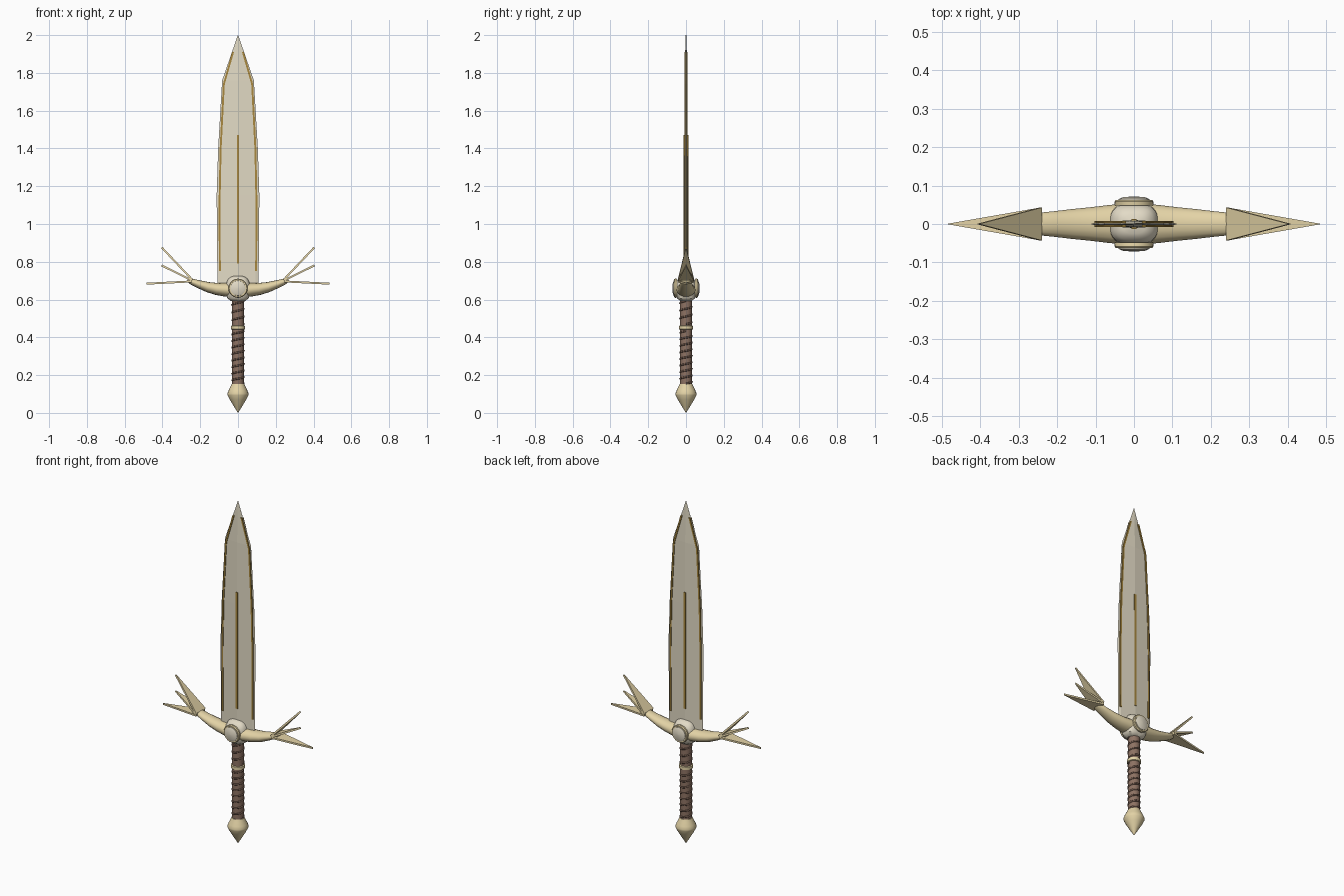
import bpy, bmesh
from math import sin, cos, pi, radians, copysign
from mathutils import Vector

cube = bpy.data.objects.get("Cube")
if cube:
    bpy.data.objects.remove(cube, do_unlink=True)


def material(name, rgb):
    m = bpy.data.materials.new(name)
    m.use_nodes = True
    m.diffuse_color = (*rgb, 1)
    bsdf = m.node_tree.nodes["Principled BSDF"]
    bsdf.inputs["Base Color"].default_value = (*rgb, 1)
    bsdf.inputs["Roughness"].default_value = 0.6
    return m


STEEL = material("pale steel", (0.77, 0.71, 0.56))
CREAM = material("cream gold", (0.77, 0.65, 0.38))
PALE = material("pale stone", (0.77, 0.71, 0.57))
GOLD = material("old gold", (0.40, 0.25, 0.05))
BROWN = material("leather brown", (0.27, 0.17, 0.125))
CORD = material("cord brown", (0.16, 0.098, 0.072))


def add(name, bm, mat, smooth=None):
    bmesh.ops.remove_doubles(bm, verts=bm.verts, dist=1e-5)
    bmesh.ops.recalc_face_normals(bm, faces=bm.faces)
    me = bpy.data.meshes.new(name)
    bm.to_mesh(me)
    bm.free()
    me.materials.append(mat)
    ob = bpy.data.objects.new(name, me)
    bpy.context.collection.objects.link(ob)
    if smooth:
        bpy.ops.object.select_all(action='DESELECT')
        ob.select_set(True)
        bpy.context.view_layer.objects.active = ob
        bpy.ops.object.shade_smooth_by_angle(angle=radians(smooth))


def loft(name, rings, mat, smooth=None):
    """Skin a list of equal-length rings of points, capping both ends."""
    bm = bmesh.new()
    rows = [[bm.verts.new(p) for p in ring] for ring in rings]
    n = len(rows[0])
    for a, b in zip(rows, rows[1:]):
        for i in range(n):
            j = (i + 1) % n
            bm.faces.new((a[i], a[j], b[j], b[i]))
    bm.faces.new(rows[0])
    bm.faces.new(rows[-1])
    add(name, bm, mat, smooth)


def rounded(v, power):
    return copysign(abs(v) ** power, v)


def lathe(name, profile, mat, sides=24, smooth=40, axis='Z', sy=1, at=0, power=1):
    """Revolve (radius, height) pairs around z, or around y (signed) at height `at`.
    A power below 1 squares off the cross-section."""
    rings = []
    for r, h in profile:
        r = max(r, 0.0005)
        angles = [2 * pi * i / sides for i in range(sides)]
        pts = [(r * rounded(cos(a), power), r * rounded(sin(a), power)) for a in angles]
        rings.append([(u, v * sy, h) if axis == 'Z' else (u, h, at + v) for u, v in pts])
    loft(name, rings, mat, smooth)


# Blade: ridged section with bevelled cutting edges, narrowing to the point
def blade_section(w, z, t):
    half = [(w, 0), (0.86 * w, 0.38 * t), (0, t), (-0.86 * w, 0.38 * t)]
    return [(x, y, z) for x, y in half] + [(-x, -y, z) for x, y in half]


loft("blade", [blade_section(*s) for s in
               [(0.108, 0.64, 0.0105), (0.111, 0.90, 0.0105), (0.113, 1.15, 0.0105),
                (0.105, 1.40, 0.0095), (0.084, 1.76, 0.008), (0.001, 2.0, 0.002)]], STEEL)


# Inlay strips on the blade, spanning depths y0 to y1
def strip(name, path, half_w, y0, y1):
    loft(name, [[(x + half_w, y1, z), (x - half_w, y1, z),
                 (x - half_w, y0, z), (x + half_w, y0, z)] for x, z in path], GOLD)


edge = [(0.096, 0.75), (0.098, 1.1), (0.092, 1.4), (0.075, 1.74), (0.026, 1.91)]
for face, f in (("front", -1), ("back", 1)):
    strip(face + "_centre_inlay", [(0, 0.79), (0, 1.47)], 0.006, f * 0.007, f * 0.0125)
    for side, s in (("left", 1), ("right", -1)):
        strip(f"{face}_{side}_edge_inlay", [(s * x, z) for x, z in edge],
              0.005, f * 0.002, f * 0.0075)

# Curved guard arms, with three flat triangular spikes fanning from each end
arm = [(0.0, 0.650, 0.053, 0.038), (0.06, 0.652, 0.050, 0.036), (0.11, 0.656, 0.044, 0.031),
       (0.16, 0.666, 0.039, 0.026), (0.21, 0.682, 0.033, 0.020), (0.25, 0.697, 0.029, 0.015),
       (0.268, 0.704, 0.020, 0.009)]
tips = {"upper": (0.404, 0.876), "middle": (0.405, 0.781), "lower": (0.484, 0.684)}
for side, s in (("left", 1), ("right", -1)):
    loft(side + "_guard_arm",
         [[(s * (x - 0.3 * rz * sin(a)), ry * cos(a), z + rz * sin(a))
           for a in [2 * pi * i / 16 for i in range(16)]] for x, z, ry, rz in arm], CREAM, 50)
    for k, (name, (tx, tz)) in enumerate(tips.items()):
        base = Vector((0.243, 0, 0.706 - 0.005 * k))
        tip = Vector((tx, 0, tz))
        d = (tip - base).normalized()
        up = Vector((-d.z, 0, d.x)) * 0.005
        wide = Vector((0, 0.043, 0))
        rings = [[c + f * wide + up, c - f * wide + up, c - f * wide - up, c + f * wide - up]
                 for c, f in ((base, 1), (tip, 0.02))]
        for ring in rings:
            for p in ring:
                p.x *= s
        loft(f"{side}_{name}_spike", rings, CREAM)

# Hub: squarish block with a round boss on the front and back
lathe("hub", [(0.036, 0.592), (0.056, 0.606), (0.063, 0.632), (0.065, 0.66), (0.062, 0.688),
              (0.050, 0.712), (0.030, 0.723), (0, 0.726)], PALE, 32, 40, sy=0.83, power=0.7)
for side, s in (("front", -1), ("back", 1)):
    lathe(side + "_boss_ring", [(0.050, s * 0.048), (0.051, s * 0.058), (0.047, s * 0.063),
                                (0.040, s * 0.063)], CREAM, 24, 30, 'Y', at=0.66)
    lathe(side + "_boss_dome", [(0.041, s * 0.060), (0.040, s * 0.065), (0.028, s * 0.070),
                                (0, s * 0.072)], PALE, 24, 40, 'Y', at=0.66)


# Grip: leather core wound with spiral cords above and below a ring
def cord(name, z0, z1, turns):
    cu = bpy.data.curves.new(name, 'CURVE')
    cu.dimensions = '3D'
    cu.bevel_depth = 0.005
    cu.bevel_resolution = 2
    cu.use_fill_caps = True
    n = int(turns * 16)
    sp = cu.splines.new('POLY')
    sp.points.add(n)
    for i, p in enumerate(sp.points):
        a = 2 * pi * i / 16
        p.co = (0.031 * cos(a), 0.031 * sin(a), z0 + (z1 - z0) * i / n, 1)
    cu.materials.append(CORD)
    bpy.context.collection.objects.link(bpy.data.objects.new(name, cu))


lathe("grip", [(0.031, 0.14), (0.032, 0.605)], BROWN)
cord("lower_grip_cord", 0.155, 0.433, 8)
cord("upper_grip_cord", 0.470, 0.592, 3)
lathe("grip_ring", [(0.031, 0.440), (0.037, 0.443), (0.037, 0.460), (0.031, 0.463)], CREAM)

# Pommel: pointed drop
lathe("pommel", [(0, 0), (0.022, 0.035), (0.043, 0.07), (0.055, 0.094), (0.056, 0.102),
                 (0.050, 0.118), (0.041, 0.136), (0.034, 0.152)], CREAM)
